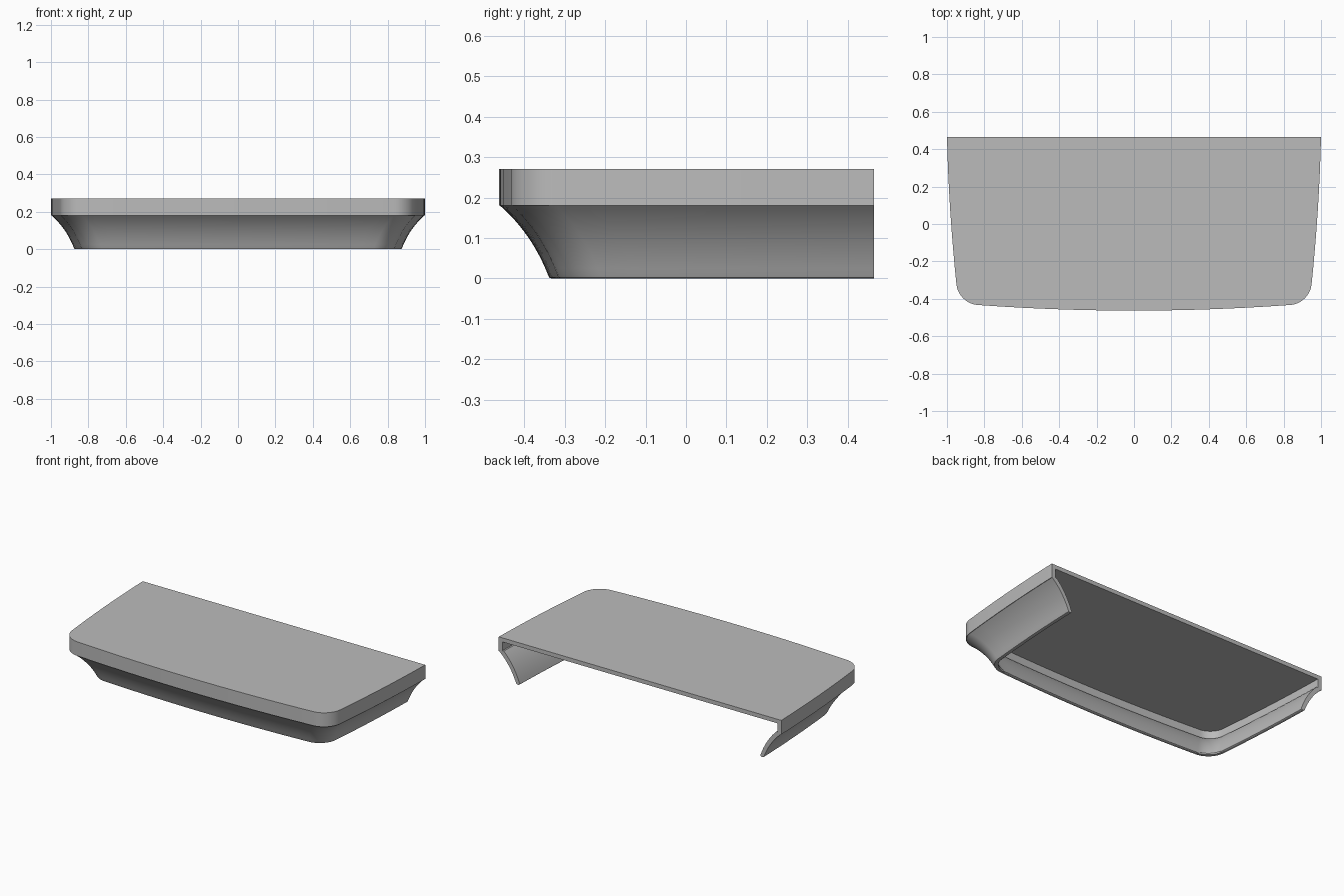
import bpy, bmesh, math
from mathutils import Vector

cube = bpy.data.objects.get("Cube")
if cube:
    bpy.data.objects.remove(cube, do_unlink=True)

BACK, FRONT = 0.465, -0.463
HEIGHT, BAND, WALL = 0.27, 0.18, 0.026


def side_x(y):
    t = (BACK - y) / 0.81
    return 1 - 0.02 * t - 0.033 * t * t


def front_y(x):
    return FRONT + 0.032 * (x / 0.86) ** 2


def outline(inset, r):
    """Half plan from the back edge round the corner to the front, then mirrored."""
    xc, yc = 0.94 - inset, 0
    for _ in range(6):
        yc = front_y(xc) + inset
        xc = side_x(yc) - inset
    y0, x1 = yc + r, xc - r
    a = Vector((side_x(y0) - inset, y0))
    b = Vector((x1, front_y(x1) + inset))
    c = Vector((xc, yc))
    pts = []
    for i in range(8):
        y = BACK + (y0 - BACK) * i / 8
        pts.append((side_x(y) - inset, y))
    for i in range(11):
        t = i / 10
        p, q = a.lerp(c, 0.56), b.lerp(c, 0.56)
        v = (1-t)**3 * a + 3*t*(1-t)**2 * p + 3*t*t*(1-t) * q + t**3 * b
        pts.append(tuple(v))
    for i in range(1, 11):
        x = x1 * (1 - i / 10)
        pts.append((x, front_y(x) + inset))
    return pts + [(-x, y) for x, y in reversed(pts[:-1])]


def cove(top, bottom, steps=12):
    """Concave curve as (inset, height), shallow at the top and steep at the foot."""
    a, b = Vector(top), Vector(bottom)
    c = Vector((a.x + (b.x - a.x) * 0.66, a.y + (b.y - a.y) * 0.4))
    return [tuple((1-t)**2 * a + 2*t*(1-t) * c + t*t * b)
            for t in (i / steps for i in range(steps + 1))]


# Wall section: outer band, outer cove, rounded foot, inner cove, ledge, inner band
section = [(0, HEIGHT), (0, BAND)]
section += cove((0.003, BAND), (0.122, 0.008))
section += [(0.125, 0.002), (0.13, 0), (0.142, 0), (0.147, 0.003)]
section += cove((0.148, 0.008), (0.045, BAND + 0.012))[:1]
section += list(reversed(cove((0.036, BAND + 0.008), (0.148, 0.008))))[1:]
section += [(WALL, BAND + 0.008), (WALL, HEIGHT - WALL)]

# Sweep the section round the plan
bm = bmesh.new()
rings = []
for k, (inset, z) in enumerate(section):
    radius = 0.1 if k < 18 else 0.085
    rings.append([bm.verts.new((x, y, z)) for x, y in outline(inset, radius)])
for lo, hi in zip(rings, rings[1:]):
    for i in range(len(lo) - 1):
        bm.faces.new((lo[i], lo[i + 1], hi[i + 1], hi[i]))

# Top surface, ceiling and open back edge
bm.faces.new(rings[0])
bm.faces.new(rings[-1])
bm.faces.new([r[0] for r in rings] + [r[-1] for r in reversed(rings)])
bmesh.ops.recalc_face_normals(bm, faces=bm.faces)

mesh = bpy.data.meshes.new("shelf_shell")
bm.to_mesh(mesh)
bm.free()
shelf = bpy.data.objects.new("shelf_shell", mesh)
bpy.context.collection.objects.link(shelf)

# Plain grey finish
grey = bpy.data.materials.new("light_grey")
grey.use_nodes = True
colour = (0.5, 0.5, 0.5, 1)
grey.diffuse_color = colour
grey.node_tree.nodes["Principled BSDF"].inputs["Base Color"].default_value = colour
mesh.materials.append(grey)

bpy.ops.object.select_all(action="DESELECT")
shelf.select_set(True)
bpy.context.view_layer.objects.active = shelf
bpy.ops.object.shade_smooth_by_angle(angle=math.radians(30))
